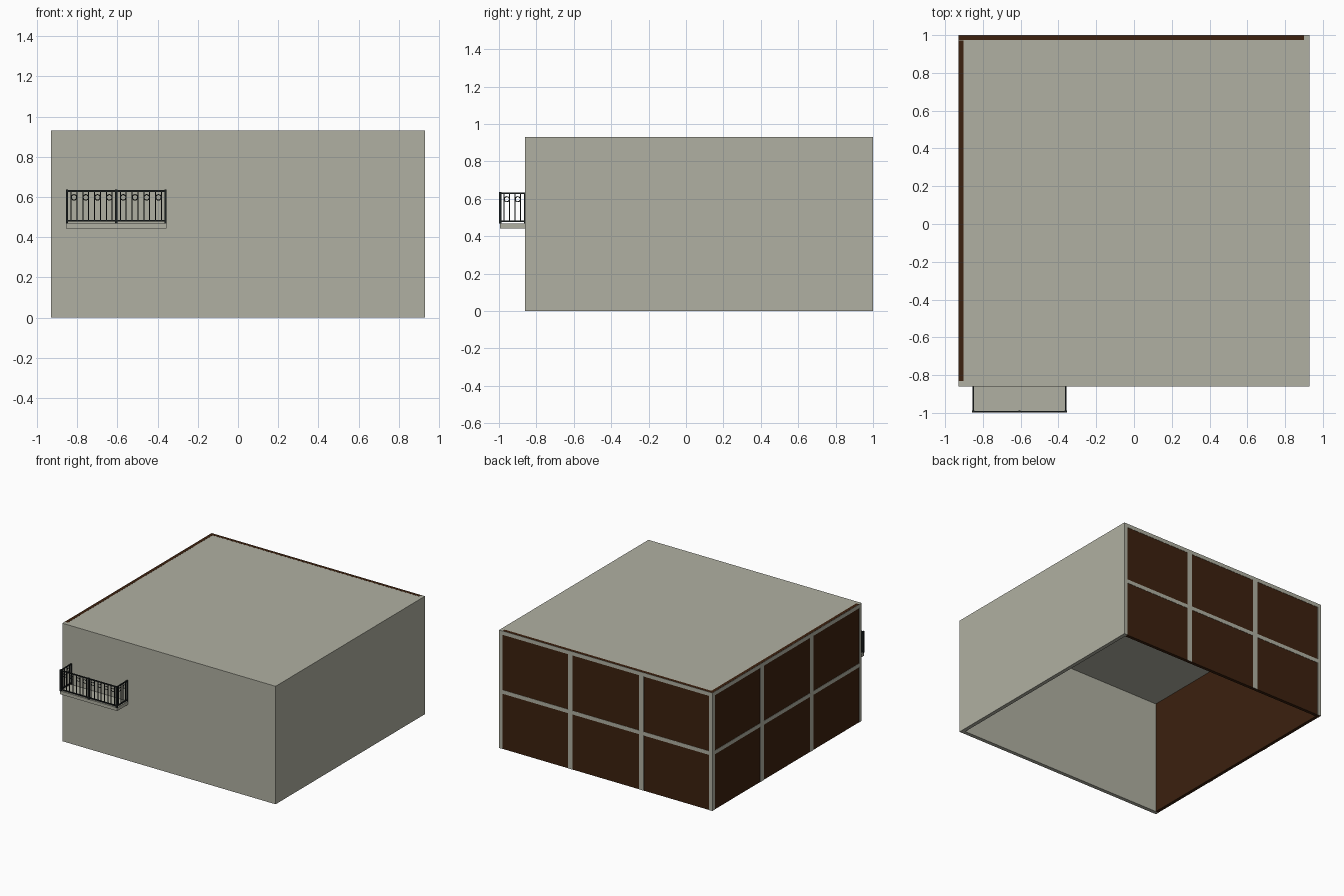
import bpy, math

if "Cube" in bpy.data.objects:
    bpy.data.objects.remove(bpy.data.objects["Cube"])


def material(name, rgb):
    m = bpy.data.materials.new(name)
    m.diffuse_color = (*rgb, 1)
    m.use_nodes = True
    m.node_tree.nodes["Principled BSDF"].inputs["Base Color"].default_value = m.diffuse_color
    return m


PLASTER = material("plaster", (0.434, 0.434, 0.36))
BROWN = material("dark_brown", (0.045, 0.015, 0.0045))
IRON = material("iron", (0.012, 0.016, 0.016))


def box(name, x, y, z, mat):
    """Box from (min, max) pairs on each axis."""
    bpy.ops.mesh.primitive_cube_add(size=1, location=[sum(a) / 2 for a in (x, y, z)])
    o = bpy.context.object
    o.name = name
    o.scale = [a[1] - a[0] for a in (x, y, z)]
    bpy.ops.object.transform_apply(location=False, rotation=False, scale=True)
    o.data.materials.append(mat)
    return o


def beam(name, p, q, w, mat=IRON):
    """Square bar of width w between two points along one axis."""
    box(name, *[(min(a, b) - w / 2, max(a, b) + w / 2) for a, b in zip(p, q)], mat)


X, Y0, Y1, H, T = 0.93, -0.86, 1.0, 0.93, 0.03
REC = 0.002   # how far the brown panels sit behind the frame

# Shell: front wall, right wall, roof; the floor is open
box("front_wall", (-X, X), (Y0, Y0 + T), (0, H), PLASTER)
box("right_wall", (X - T, X), (Y0 + T, Y1), (0, H), PLASTER)
box("roof", (-X, X), (Y0, Y1), (H - T, H), PLASTER)

# Brown panels filling the back and left sides, just showing on the roof
box("back_panel", (-X + REC, X - T), (Y1 - 0.027, Y1 - REC), (0, H + 0.0006), BROWN)
box("left_panel", (-X + REC, -X + 0.027), (Y0 + T, Y1 - 0.028), (0, H + 0.0006), BROWN)

# Frame strips in front of the panels
back = (Y1 - REC - 0.001, Y1)
left = (-X, -X + REC + 0.001)
box("back_mid_rail", (-X, X - T), back, (0.435, 0.465), PLASTER)
box("left_mid_rail", left, (Y0 + T, Y1), (0.435, 0.465), PLASTER)
box("back_corner_strip", (-X, -X + T), back, (0, H), PLASTER)
box("left_corner_strip", left, (Y1 - T, Y1), (0, H), PLASTER)
for i in (-1, 1):
    c = i * 0.31
    box("back_mullion", (c - 0.021, c + 0.021), back, (0, H), PLASTER)
    c += (Y0 + Y1) / 2
    box("left_mullion", left, (c - 0.021, c + 0.021), (0, H), PLASTER)

# Balcony slab
BX0, BX1, BY = -0.855, -0.357, -0.995
box("balcony_slab", (BX0, BX1), (BY, Y0 + 0.005), (0.442, 0.468), PLASTER)

# Railing panels: rails, paired balusters and a ring between each pair
ZB, ZT, ZR, STEP = 0.481, 0.630, 0.598, 0.0585


def railing(name, a, b, rings, along_x, fixed):
    def pt(t, z):
        return (t, fixed, z) if along_x else (fixed, t, z)
    beam(name + "_top_rail", pt(a, ZT), pt(b, ZT), 0.008)
    beam(name + "_bottom_rail", pt(a, ZB), pt(b, ZB), 0.008)
    for i in range(rings):
        c = (a + b) / 2 + (i - (rings - 1) / 2) * STEP
        for s in (-1, 1):
            t = c + s * STEP / 4
            beam(name + "_baluster", pt(t, ZB), pt(t, ZT), 0.005)
        rot = (math.pi / 2, 0, 0) if along_x else (0, math.pi / 2, 0)
        bpy.ops.mesh.primitive_torus_add(location=pt(c, ZR), rotation=rot,
                                         major_radius=0.0135, minor_radius=0.0025,
                                         major_segments=20, minor_segments=6)
        o = bpy.context.object
        o.name = name + "_ring"
        o.data.materials.append(IRON)
        bpy.ops.object.shade_smooth_by_angle()


RX0, RX1, RY = BX0 + 0.004, BX1 - 0.004, BY + 0.002
mid = (RX0 + RX1) / 2
railing("front_left_railing", RX0, mid, 4, True, RY)
railing("front_right_railing", mid, RX1, 4, True, RY)
for n, x in (("left", RX0), ("right", RX1)):
    railing(n + "_side_railing", RY, Y0 - 0.004, 2, False, x)
    beam(n + "_wall_post", (x, Y0 - 0.003, 0.472), (x, Y0 - 0.003, ZT), 0.007)

# Front posts
for x in (RX0, mid, RX1):
    beam("front_post", (x, RY, 0.473), (x, RY, ZT), 0.012)
